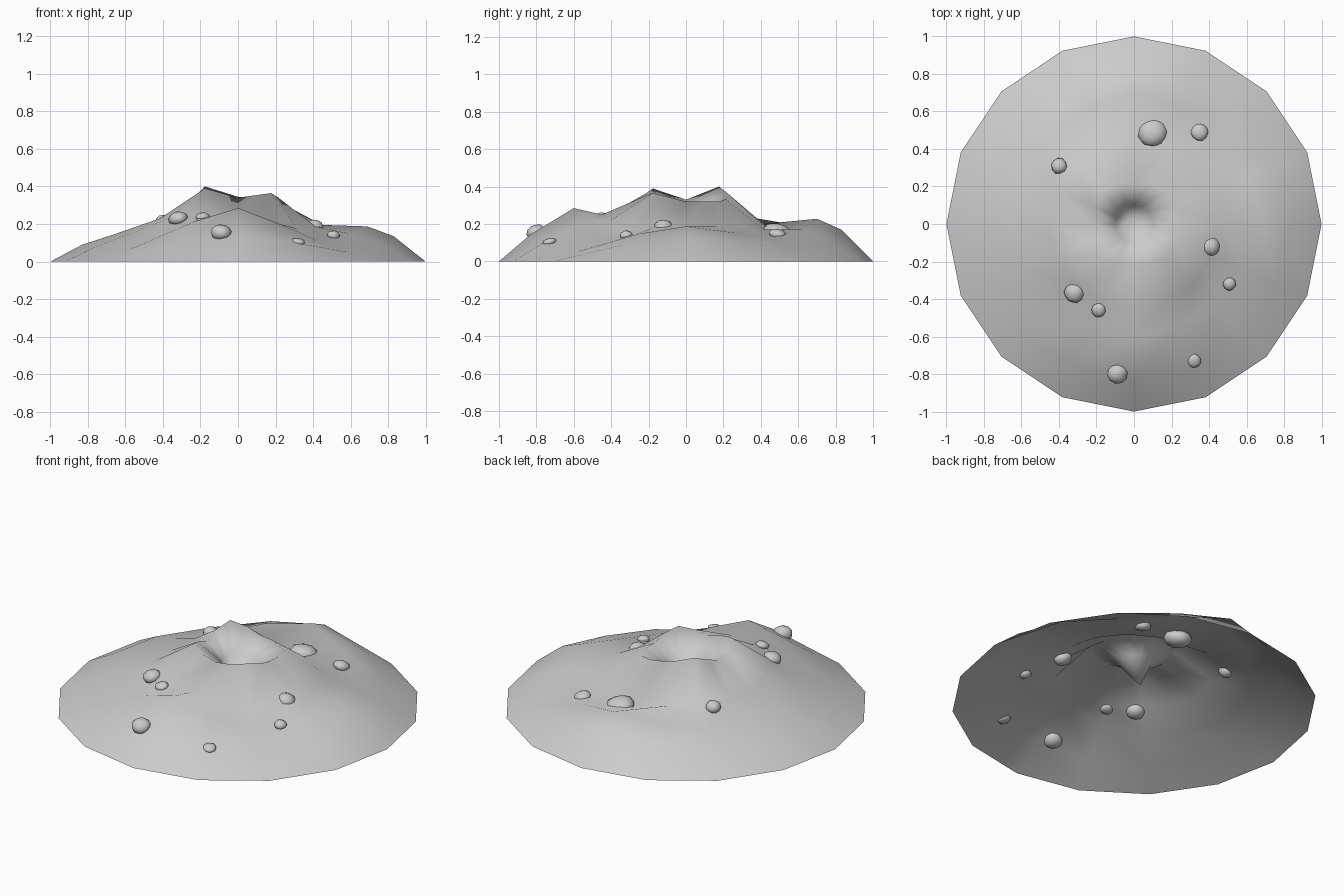
import bpy, bmesh, math, random
from mathutils import Matrix, Vector

if "Cube" in bpy.data.objects:
    bpy.data.objects.remove(bpy.data.objects["Cube"])
random.seed(4)

stone = bpy.data.materials.new("pale grey stone")
stone.use_nodes = True
stone.diffuse_color = (0.6, 0.6, 0.6, 1)
stone.node_tree.nodes["Principled BSDF"].inputs["Base Color"].default_value = (0.6, 0.6, 0.6, 1)


def finish(bm, name):
    mesh = bpy.data.meshes.new(name)
    for f in bm.faces:
        f.smooth = True
    bm.to_mesh(mesh)
    bm.free()
    mesh.materials.append(stone)
    obj = bpy.data.objects.new(name, mesh)
    bpy.context.collection.objects.link(obj)
    return obj


def around(values, i):
    """Value at sector i of 16, from eight compass values."""
    a, b = values[i // 2 % 8], values[(i + 1) // 2 % 8]
    return (a + b) / 2


# Crater mound: radii and heights by direction, every 45 degrees from +x
flat = [1.0] * 8
foot_bulge = [.69, .64, .70, .64, .66, .62, .60, .60]
rim_shape = [.21, .25, .21, .25, .21, .25, .21, .25]
rings = [
    (1.0, flat, [0] * 8),
    (.83, flat, [.135, .06, .17, .09, .09, .06, .145, .05]),
    (1.0, foot_bulge, [.187, .12, .228, .15, .145, .14, .285, .11]),
    (.45, flat, [.195, .18, .16, .24, .21, .25, .25, .175]),
    (1.0, rim_shape, [.32, .32, .345, .40, .33, .39, .34, .365]),
    (.10, flat, [.25, .25, .26, .28, .25, .28, .27, .27]),
]
SIDES = 16
bm = bmesh.new()
loops = []
for scale, radii, heights in rings:
    loop = []
    for i in range(SIDES):
        a = math.tau * i / SIDES
        r = scale * around(radii, i)
        loop.append(bm.verts.new((r * math.cos(a), r * math.sin(a), around(heights, i))))
    loops.append(loop)
for outer, inner in zip(loops, loops[1:]):
    for i in range(SIDES):
        j = (i + 1) % SIDES
        bm.faces.new((outer[i], outer[j], inner[j], inner[i]))
pit = bm.verts.new((-.02, .03, .11))
for i in range(SIDES):
    bm.faces.new((loops[-1][i], loops[-1][(i + 1) % SIDES], pit))
finish(bm, "crater_mound")

# Boulders: x, y, z, radius, height ratio
boulders = [
    (.10, .49, .155, .080, .6), (.35, .49, .145, .048, .6),
    (-.40, .31, .215, .043, .8), (.41, -.12, .185, .050, .75),
    (.51, -.32, .14, .035, .7), (.32, -.73, .105, .038, .5),
    (-.09, -.80, .155, .054, .78), (-.32, -.37, .23, .052, .7),
    (-.19, -.46, .24, .038, .55),
]
for n, (x, y, z, r, ratio) in enumerate(boulders):
    bm = bmesh.new()
    bmesh.ops.create_icosphere(bm, subdivisions=2, radius=r)
    for v in bm.verts:
        v.co *= random.uniform(.95, 1.05)
    turn = Matrix.Rotation(random.uniform(0, math.tau), 4, 'Z')
    tilt = Matrix.Rotation(.25, 4, Vector((-y, x, 0)).normalized())
    bm.transform(Matrix.Translation((x, y, z)) @ tilt @ Matrix.Diagonal((1, 1, ratio, 1)) @ turn)
    finish(bm, f"boulder_{n + 1}")
